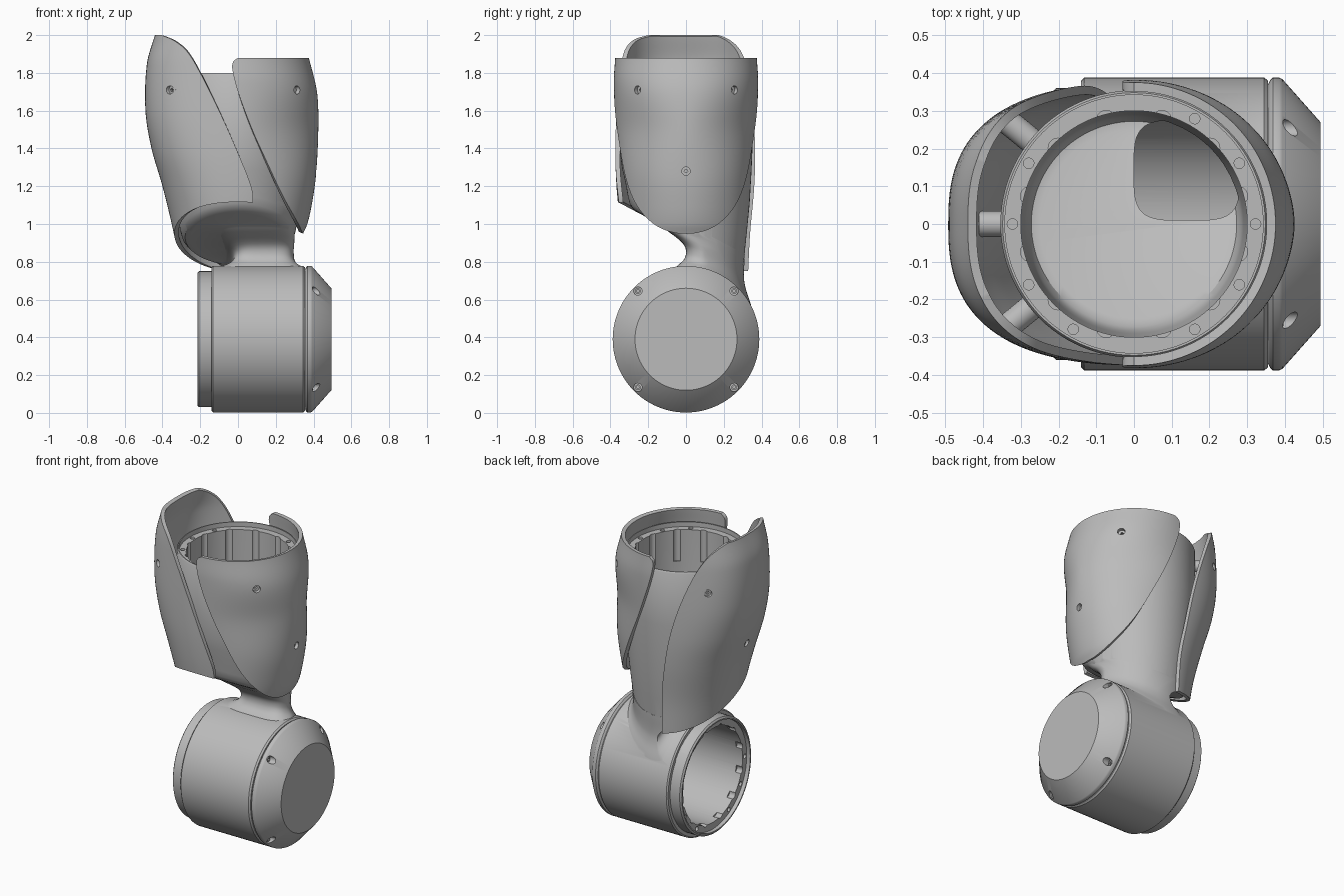
import bpy, bmesh, math
from mathutils import Vector

if "Cube" in bpy.data.objects:
    bpy.data.objects.remove(bpy.data.objects["Cube"])

grey = bpy.data.materials.new("grey")
grey.use_nodes = True
GREY = (0.5, 0.5, 0.5, 1)
grey.diffuse_color = GREY
grey.node_tree.nodes["Principled BSDF"].inputs["Base Color"].default_value = GREY

SLOPE = 0.53   # tilt of the tube's underside, falling towards the back
BASE_Z = 0.925 # height of that underside on the tube's axis
AXIS_Z = 0.39  # height of the housing's axis
HOUSING_R = 0.388


def curve(table, z):
    """Smooth value at z from (z, value) pairs."""
    n = len(table)
    i = max(k for k in range(n - 1) if k == 0 or table[k][0] <= z)
    slope = lambda a, b: (table[b][1] - table[a][1]) / (table[b][0] - table[a][0])
    m0, m1 = slope(max(i - 1, 0), i + 1), slope(i, min(i + 2, n - 1))
    (z0, v0), (z1, v1) = table[i], table[i + 1]
    h = z1 - z0
    t = min(max((z - z0) / h, 0), 1)
    return ((2*t**3 - 3*t*t + 1) * v0 + (t**3 - 2*t*t + t) * h * m0
            + (3*t*t - 2*t**3) * v1 + (t**3 - t*t) * h * m1)


def finish(name, bm, closed=True):
    if closed:
        bmesh.ops.recalc_face_normals(bm, faces=bm.faces)
    mesh = bpy.data.meshes.new(name)
    bm.to_mesh(mesh)
    bm.free()
    mesh.materials.append(grey)
    ob = bpy.data.objects.new(name, mesh)
    bpy.context.collection.objects.link(ob)
    return ob


def activate(ob):
    bpy.ops.object.select_all(action='DESELECT')
    ob.select_set(True)
    bpy.context.view_layer.objects.active = ob


def smooth(ob):
    activate(ob)
    bpy.ops.object.shade_smooth_by_angle(angle=math.radians(32))


def combine(ob, other, operation):
    """Apply a boolean and remove the helper."""
    mod = ob.modifiers.new("cut", 'BOOLEAN')
    mod.operation, mod.solver, mod.object = operation, 'EXACT', other
    activate(ob)
    bpy.ops.object.modifier_apply(modifier=mod.name)
    bpy.data.objects.remove(other)


def loft(name, rings):
    """Closed skin through rings of points, capped at both ends."""
    bm = bmesh.new()
    loops = [[bm.verts.new(p) for p in ring] for ring in rings]
    n = len(loops[0])
    for a, b in zip(loops, loops[1:]):
        for i in range(n):
            j = (i + 1) % n
            bm.faces.new((a[i], a[j], b[j], b[i]))
    for end in (loops[0], loops[-1]):
        bmesh.ops.triangulate(bm, faces=[bm.faces.new(end)])
    return finish(name, bm)


def lathe(name, profile, along_x=False, n=96):
    """Profile of (radius, height, slant); lies along x for the housing."""
    rings = []
    for r, h, *s in profile:
        ring = []
        for k in range(n):
            a = math.tau * k / n
            c, d = r * math.cos(a), r * math.sin(a)
            tilt = SLOPE * d * s[0] if s else 0
            ring.append((h, c, AXIS_Z + d) if along_x else (c, d, h - tilt))
        rings.append(ring)
    return loft(name, rings)


def rod(name, start, end, r, n=20):
    start, end = Vector(start), Vector(end)
    q = (end - start).to_track_quat('Z', 'Y')
    ring = [q @ Vector((r * math.cos(math.tau*k/n), r * math.sin(math.tau*k/n), 0))
            for k in range(n)]
    return loft(name, [[p + v for v in ring] for p in (start, end)])


def neck_ring(t, x0, x1, y0, y1, limit, n=64):
    """Rounded rectangle trimmed by a circle; t runs from housing (0) to tube (1)."""
    ring = []
    for k in range(n):
        c, s = math.cos(math.tau * k / n), math.sin(math.tau * k / n)
        p = Vector(((x0 + x1) / 2 + (x1 - x0) / 2 * math.copysign(abs(c)**0.5, c),
                    (y0 + y1) / 2 + (y1 - y0) / 2 * math.copysign(abs(s)**0.5, s)))
        p *= min(1, limit / p.length)
        low = AXIS_Z + math.sqrt(HOUSING_R**2 - p.y**2) - 0.04
        high = BASE_Z - SLOPE * p.y + 0.08
        ring.append((p.x, p.y, low + (high - low) * t))
    return ring


# Upper tube with a slanted, rounded underside
arm = lathe("arm_body", [
    (0.25, BASE_Z, 1), (0.28, 0.93, 1), (0.298, 0.95, 1), (0.308, 0.985, 1),
    (0.322, 1.09, 0.8), (0.337, 1.2, 0.5), (0.347, 1.32, 0.2), (0.354, 1.45, 0),
    (0.354, 1.79), (0.348, 1.8)])

# Neck flaring into the tube above and the housing below
left_edge = [(0, -0.16), (0.15, -0.1), (0.25, -0.05), (0.4, -0.025), (0.55, -0.035), (0.69, -0.09), (1, -0.25)]
front_edge = [(0, -0.08), (0.15, -0.045), (0.25, -0.015), (0.4, 0), (0.55, -0.01), (0.65, -0.05), (0.72, -0.1), (1, -0.25)]
right_edge = [(0, 0.375), (0.15, 0.345), (0.25, 0.315), (0.4, 0.3), (1, 0.3)]
neck_radius = [(0, 0.36), (0.15, 0.343), (0.3, 0.318), (0.5, 0.307), (1, 0.312)]
neck = loft("neck", [neck_ring(t, curve(left_edge, t), curve(right_edge, t), curve(front_edge, t),
                               0.37, curve(neck_radius, t)) for t in (k / 28 for k in range(29))])

# Lower housing with its stepped collar
housing = lathe("housing", [(0.35, -0.215), (0.36, -0.207), (0.36, -0.14), (0.38, -0.14),
                            (HOUSING_R, -0.132), (HOUSING_R, 0.345), (0.38, 0.355), (0.3, 0.355)], True)
combine(arm, housing, 'UNION')
combine(arm, neck, 'UNION')

# Hollow interiors, passage between them, and seats for the bearings
combine(arm, lathe("tube_hollow", [
    (0.25, 0.975, 1), (0.272, 0.985, 1), (0.284, 1.015, 1), (0.29, 1.12, 0.9),
    (0.3, 1.45, 0), (0.3, 1.77), (0.342, 1.77), (0.342, 1.9)]), 'DIFFERENCE')
combine(arm, lathe("housing_hollow", [
    (0.342, -0.3), (0.342, -0.19), (0.3, -0.19), (0.3, 0.32)], True), 'DIFFERENCE')
combine(arm, loft("passage", [neck_ring(t, 0, 0.28, 0.01, 0.275, 0.285) for t in (-0.6, 1.2)]),
        'DIFFERENCE')

# Bolt holes and scallops around both seats, longer inside the tube
for k in range(12):
    for offset, r, rad, deep, shallow in ((0, 0.322, 0.014, 0.04, 0.04), (15, 0.285, 0.026, 0.2, 0.04)):
        if offset == 0 and k in (3, 4, 9):
            continue
        a = math.radians(30 * k + offset)
        c, s = r * math.cos(a), r * math.sin(a)
        combine(arm, rod("hole", (c, s, 1.77 - deep), (c, s, 1.79), rad, 12), 'DIFFERENCE')
        combine(arm, rod("hole", (-0.19 + shallow, c, AXIS_Z + s), (-0.21, c, AXIS_Z + s), rad, 12),
                'DIFFERENCE')
smooth(arm)

# Conical end cap with four recessed screws
cap = lathe("end_cap", [(0.37, 0.355), (0.38, 0.36), (HOUSING_R, 0.368), (HOUSING_R, 0.385),
                        (0.384, 0.393), (0.27, 0.494)], True)
for y in (-0.255, 0.255):
    for z in (-0.255, 0.255):
        at = lambda x: (x, y, AXIS_Z + z)
        combine(cap, rod("hole", at(0.385), at(0.6), 0.022), 'DIFFERENCE')
        screw = rod("cap_screw", at(0.37), at(0.396), 0.015)
        combine(screw, rod("socket", at(0.388), at(0.41), 0.008, 6), 'DIFFERENCE')
        smooth(screw)
smooth(cap)


def shell_panel(name, side, z0, z1, reach, width, front, back, power, rows=56, cols=64):
    """Curved cover; side is the x sign, front and back give x of its free edges."""
    bm = bmesh.new()
    grid = []
    for i in range(rows + 1):
        z = z0 + (z1 - z0) * (1 - math.cos(math.pi * i / rows)) / 2
        X, Y, n = curve(reach, z), curve(width, z), curve(power, z)
        limits = []
        for edge in (front, back):
            e = side * curve(edge, z) / X
            limits.append(math.acos(math.copysign(min(abs(e), 0.998)**(n / 2), e)))
        row = []
        for j in range(cols + 1):
            t = -limits[0] + sum(limits) * j / cols
            c, s = math.cos(t), math.sin(t)
            row.append(bm.verts.new((side * X * math.copysign(abs(c)**(2 / n), c),
                                     Y * math.copysign(abs(s)**(2 / n), s), z)))
        grid.append(row)
    for a, b in zip(grid, grid[1:]):
        for j in range(cols):
            f = (a[j], a[j + 1], b[j + 1], b[j])
            bm.faces.new(f if side > 0 else f[::-1])
    # Trim along the tube's slanted underside
    bmesh.ops.bisect_plane(bm, geom=bm.verts[:] + bm.edges[:] + bm.faces[:],
                           plane_co=(0, 0, BASE_Z), plane_no=(0, SLOPE, 1), clear_inner=side < 0)
    ob = finish(name, bm, closed=False)
    mod = ob.modifiers.new("thickness", 'SOLIDIFY')
    mod.thickness, mod.offset = 0.024, -1
    activate(ob)
    bpy.ops.object.modifier_apply(modifier=mod.name)
    return ob


# Tall flared cover on the right, shorter pointed cover on the left
right_panel = shell_panel(
    "right_panel", -1, 0.73, 2.0,
    [(0.73, 0.3), (0.95, 0.34), (1.2, 0.4), (1.4, 0.458), (1.6, 0.49), (1.85, 0.482), (2.0, 0.44)],
    [(0.73, 0.335), (0.95, 0.345), (1.2, 0.368), (1.4, 0.374), (1.8, 0.364), (2.0, 0.36)],
    [(0.73, 0.03), (1.0, 0.06), (1.13, 0.08), (1.2, 0.07), (1.4, -0.01), (1.6, -0.1),
     (1.8, -0.2), (1.92, -0.275), (1.975, -0.345), (2.0, -0.405)],
    [(0.73, -0.06), (1.0, -0.07), (1.2, -0.1), (1.4, -0.14), (1.6, -0.2), (1.8, -0.28),
     (1.92, -0.345), (1.975, -0.39), (2.0, -0.415)],
    [(0.73, 2), (1.0, 2.1), (1.5, 2.55), (2.0, 2.65)])
left_edges = [(0.95, 0.343), (1.0, 0.32), (1.15, 0.237), (1.35, 0.143), (1.5, 0.075), (1.7, 0),
              (1.82, -0.03), (1.86, -0.025), (1.88, 0.0)]
left_panel = shell_panel(
    "left_panel", 1, 0.95, 1.88,
    [(0.95, 0.345), (1.0, 0.367), (1.1, 0.39), (1.25, 0.412), (1.5, 0.425), (1.7, 0.418), (1.88, 0.375)],
    [(0.95, 0.345), (1.2, 0.355), (1.45, 0.37), (1.75, 0.382), (1.88, 0.375)],
    left_edges, left_edges,
    [(0.95, 2), (1.25, 2.05), (1.5, 1.84), (1.72, 2.06), (1.88, 2)])

# Screw holes in the covers, with posts standing on the tube
for panel, spots in ((right_panel, ((-0.37, 0.3, 1.71), (-0.37, -0.3, 1.71), (-0.435, 0, 1.3))),
                     (left_panel, ((0.31, 0.255, 1.71), (0.31, -0.255, 1.71), (0.416, 0, 1.28)))):
    for spot in spots:
        p = Vector(spot)
        out = Vector((p.x, p.y, 0)).normalized()
        combine(panel, rod("hole", p - out * 0.05, p + out * 0.05, 0.022), 'DIFFERENCE')
        post = rod("panel_post", out * 0.335 + Vector((0, 0, p.z)), p - out * 0.024, 0.034)
        combine(post, rod("socket", p - out * 0.04, p, 0.01, 6), 'DIFFERENCE')
        smooth(post)
    smooth(panel)
